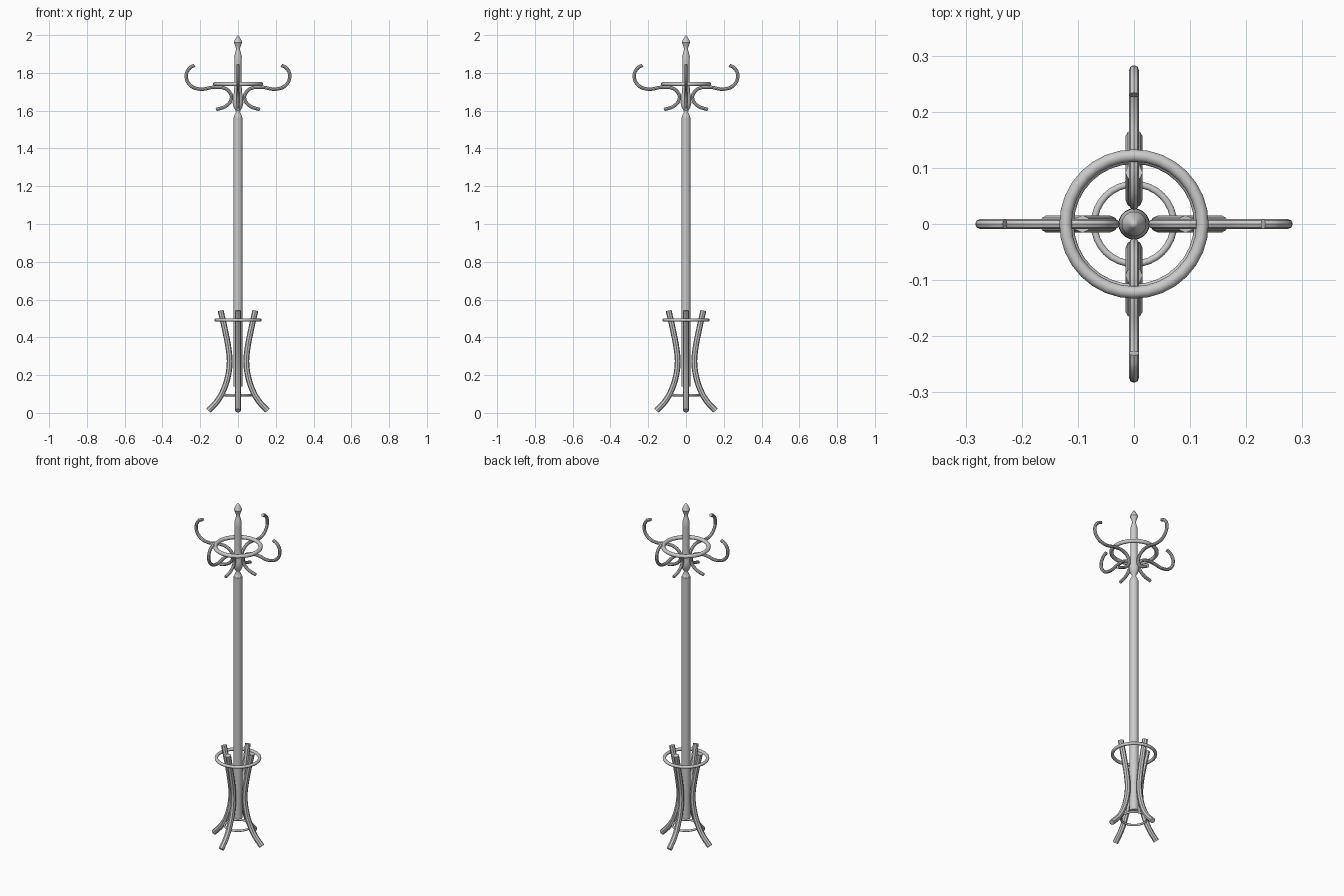
import bpy, bmesh, math

if "Cube" in bpy.data.objects:
    bpy.data.objects.remove(bpy.data.objects["Cube"])


def smooth(obj, angle=40):
    bpy.ops.object.select_all(action='DESELECT')
    obj.select_set(True)
    bpy.context.view_layer.objects.active = obj
    bpy.ops.object.shade_smooth_by_angle(angle=math.radians(angle))


def lathe(name, profile, sides=20):
    """Revolve (radius, z) points around the z axis."""
    bm = bmesh.new()
    verts = [bm.verts.new((r, 0, z)) for r, z in profile]
    edges = [bm.edges.new(p) for p in zip(verts, verts[1:])]
    bmesh.ops.spin(bm, geom=verts + edges, cent=(0, 0, 0), axis=(0, 0, 1),
                   angle=2 * math.pi, steps=sides, use_duplicate=False)
    bmesh.ops.remove_doubles(bm, verts=bm.verts, dist=1e-5)
    bmesh.ops.recalc_face_normals(bm, faces=bm.faces)
    mesh = bpy.data.meshes.new(name)
    bm.to_mesh(mesh)
    bm.free()
    obj = bpy.data.objects.new(name, mesh)
    bpy.context.collection.objects.link(obj)
    smooth(obj)


def bent_rod(name, points, radius, angle):
    """Round rod through (x, z) points, turned around the pole."""
    curve = bpy.data.curves.new(name, 'CURVE')
    curve.dimensions = '3D'
    curve.bevel_depth = radius
    curve.bevel_resolution = 2
    curve.resolution_u = 5
    curve.use_fill_caps = True
    spline = curve.splines.new('BEZIER')
    spline.bezier_points.add(len(points) - 1)
    for bp, (x, z) in zip(spline.bezier_points, points):
        bp.co = (x, 0, z)
        bp.handle_left_type = bp.handle_right_type = 'AUTO'
    obj = bpy.data.objects.new(name, curve)
    bpy.context.collection.objects.link(obj)
    obj.rotation_euler.z = angle
    bpy.ops.object.select_all(action='DESELECT')
    obj.select_set(True)
    bpy.context.view_layer.objects.active = obj
    bpy.ops.object.convert(target='MESH')
    smooth(bpy.context.view_layer.objects.active)


def ring(name, z, major, minor):
    bpy.ops.mesh.primitive_torus_add(location=(0, 0, z), major_radius=major,
                                     minor_radius=minor, major_segments=32,
                                     minor_segments=12)
    obj = bpy.context.object
    obj.name = name
    smooth(obj)


# Main pole
lathe("pole", [(0, 0.14), (0.024, 0.14), (0.024, 1.565), (0, 1.565)])

# Turned head with pointed finial
lathe("turned_head", [
    (0, 1.56), (0.022, 1.565), (0.018, 1.578), (0.011, 1.592), (0.013, 1.602),
    (0.022, 1.615), (0.028, 1.64), (0.027, 1.665), (0.021, 1.70),
    (0.019, 1.74), (0.019, 1.86), (0.02, 1.885), (0.015, 1.905),
    (0.010, 1.925), (0.013, 1.94), (0.022, 1.96), (0.018, 1.972),
    (0.008, 1.99), (0, 2.0)])

# Hooks (double scroll) and splayed legs, four of each
hook_path = [(0.23, 1.84), (0.256, 1.826), (0.274, 1.782), (0.252, 1.734),
             (0.20, 1.714), (0.127, 1.724), (0.075, 1.72), (0.042, 1.695),
             (0.036, 1.66), (0.063, 1.625), (0.116, 1.606)]
leg_path = [(0.092, 0.542), (0.069, 0.44), (0.05, 0.34), (0.044, 0.27),
            (0.053, 0.195), (0.075, 0.125), (0.107, 0.066), (0.156, 0.012)]
for i in range(4):
    bent_rod(f"coat_hook_{i + 1}", hook_path, 0.009, i * math.pi / 2)
    bent_rod(f"leg_{i + 1}", leg_path, 0.0155, i * math.pi / 2)

# Rings tying hooks and legs together
ring("hook_ring", 1.741, 0.122, 0.011)
ring("umbrella_ring", 0.492, 0.116, 0.009)
ring("base_ring", 0.094, 0.071, 0.006)
